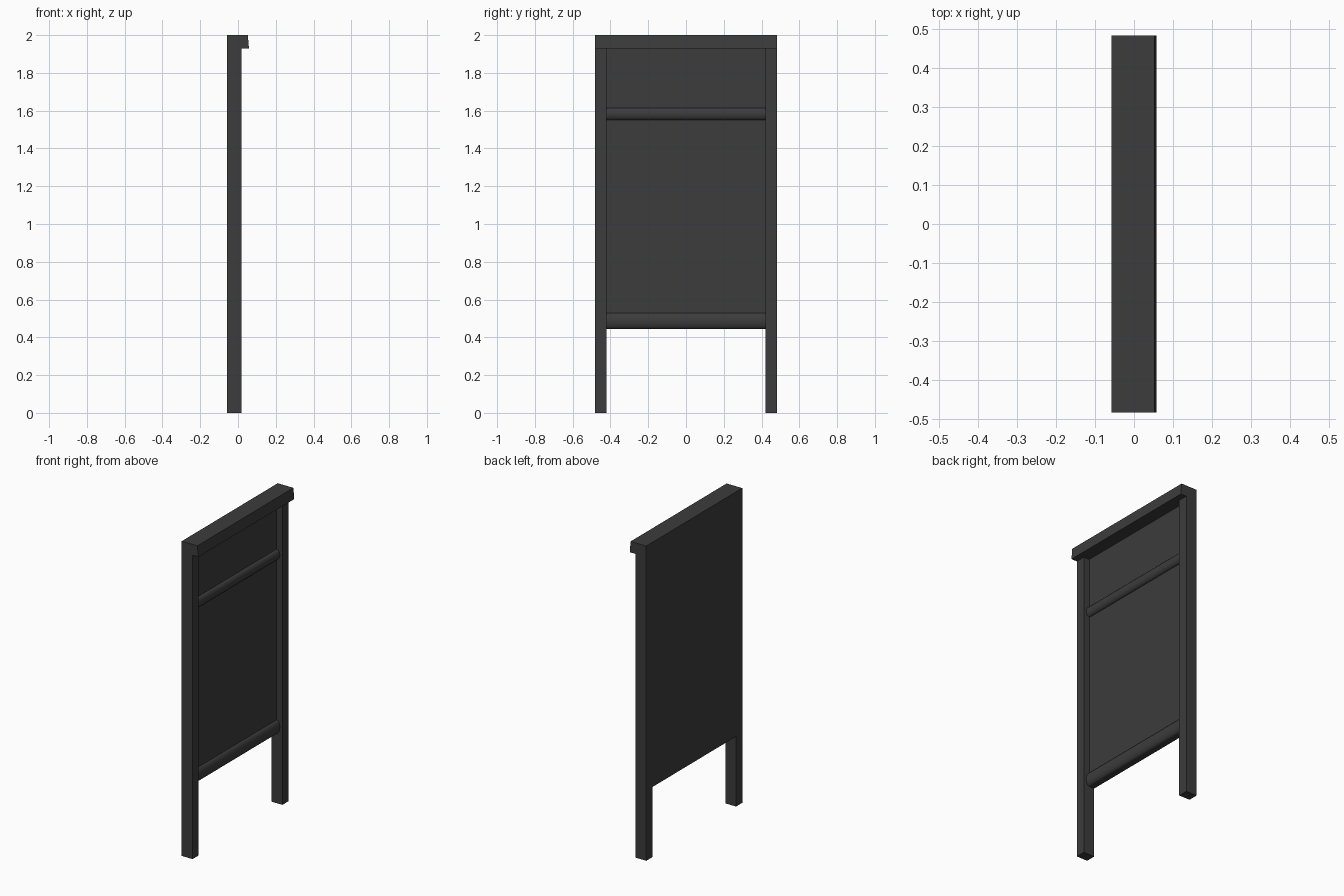
import bpy, bmesh, math

if "Cube" in bpy.data.objects:
    bpy.data.objects.remove(bpy.data.objects["Cube"])

mat = bpy.data.materials.new("dark_grey")
mat.diffuse_color = (0.045, 0.045, 0.045, 1)
mat.use_nodes = True
mat.node_tree.nodes["Principled BSDF"].inputs["Base Color"].default_value = mat.diffuse_color

BACK, FRONT, PANEL = -0.058, 0.018, -0.022   # depths along x
OUT, INN = 0.482, 0.42                       # post outer / inner y


def extrude_y(name, profile, y0, y1, smooth=False):
    """Extrude an (x, z) profile along y."""
    bm = bmesh.new()
    face = bm.faces.new([bm.verts.new((x, y0, z)) for x, z in profile])
    ext = bmesh.ops.extrude_face_region(bm, geom=[face])
    bmesh.ops.translate(bm, vec=(0, y1 - y0, 0),
                        verts=[v for v in ext["geom"] if isinstance(v, bmesh.types.BMVert)])
    bmesh.ops.recalc_face_normals(bm, faces=bm.faces)
    me = bpy.data.meshes.new(name)
    bm.to_mesh(me)
    bm.free()
    me.materials.append(mat)
    ob = bpy.data.objects.new(name, me)
    bpy.context.collection.objects.link(ob)
    if smooth:
        bpy.ops.object.select_all(action='DESELECT')
        ob.select_set(True)
        bpy.context.view_layer.objects.active = ob
        bpy.ops.object.shade_smooth_by_angle(angle=math.radians(35))
    return ob


def rect(x0, x1, z0, z1):
    return [(x0, z0), (x1, z0), (x1, z1), (x0, z1)]


# side posts
extrude_y("left_post", rect(BACK, FRONT, 0, 1.93), -OUT, -INN)
extrude_y("right_post", rect(BACK, FRONT, 0, 1.93), INN, OUT)

# board set flush with the back of the posts
extrude_y("back_panel", rect(BACK, PANEL, 0.445, 1.93), -INN, INN)

# top cap with slightly sloping front
extrude_y("top_cap", [(BACK, 1.93), (0.058, 1.93), (0.052, 2.0), (BACK, 2.0)], -OUT, OUT)


# rounded rails on the panel front
def rail(name, z0, z1, depth=0.022, n=12):
    zc, r = (z0 + z1) / 2, (z1 - z0) / 2
    arc = [(PANEL + depth * math.cos(a), zc + r * math.sin(a))
           for a in (-math.pi / 2 + math.pi * i / n for i in range(n + 1))]
    extrude_y(name, [(PANEL - 0.01, z0)] + arc + [(PANEL - 0.01, z1)], -INN, INN, True)


rail("middle_rail", 1.55, 1.615)
rail("bottom_rail", 0.445, 0.53)
